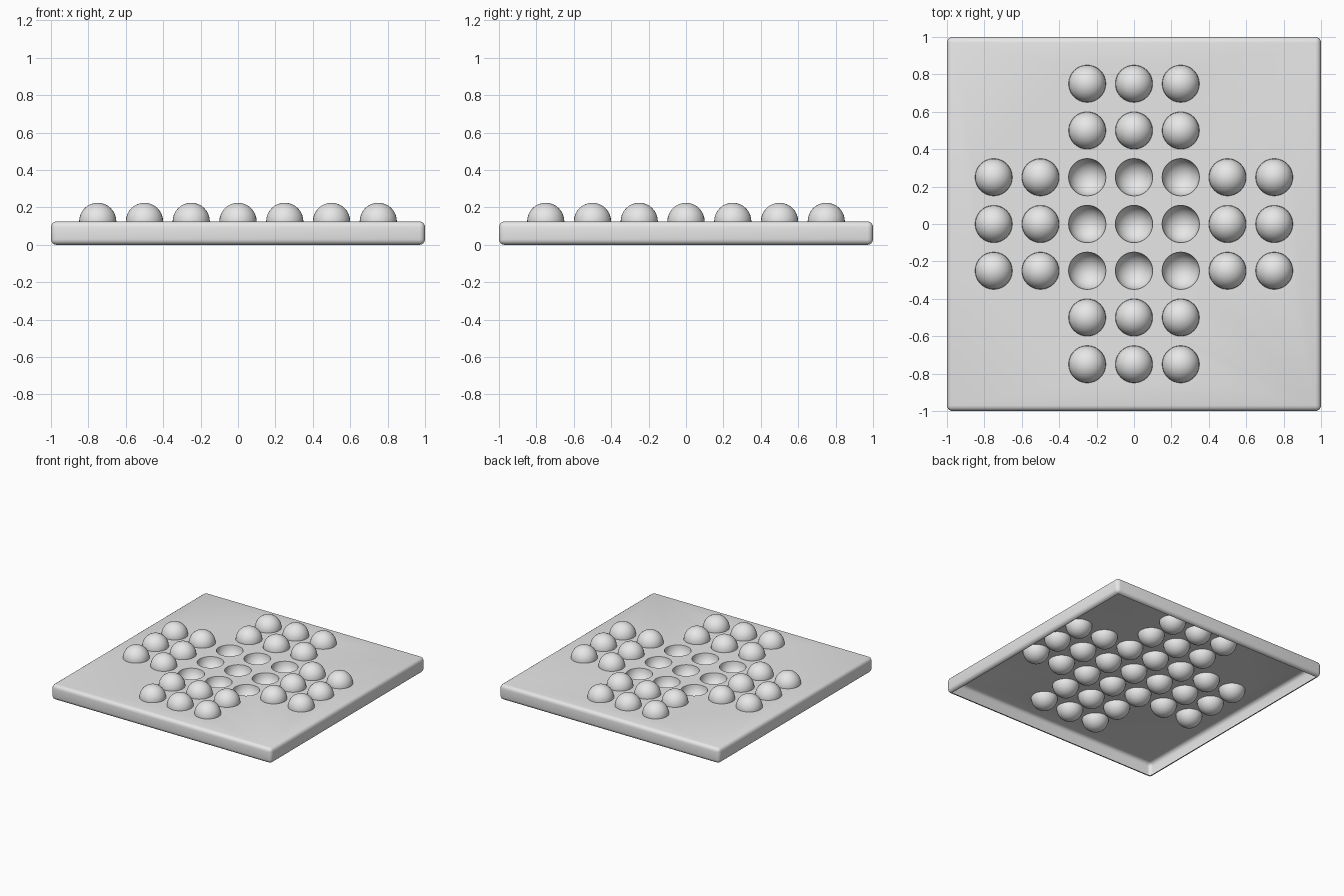
import bpy, bmesh
from mathutils import Matrix

if "Cube" in bpy.data.objects:
    bpy.data.objects.remove(bpy.data.objects["Cube"], do_unlink=True)

SPACING = 0.25
RADIUS = 0.1
TOP = 0.125

grey = bpy.data.materials.new("light_grey")
grey.use_nodes = True
grey.diffuse_color = (0.8, 0.8, 0.8, 1)
grey.node_tree.nodes["Principled BSDF"].inputs["Base Color"].default_value = (0.8, 0.8, 0.8, 1)


def make_object(name, bm):
    mesh = bpy.data.meshes.new(name)
    bm.to_mesh(mesh)
    bm.free()
    mesh.materials.append(grey)
    obj = bpy.data.objects.new(name, mesh)
    bpy.context.collection.objects.link(obj)
    return obj


def smooth(obj):
    bpy.ops.object.select_all(action='DESELECT')
    obj.select_set(True)
    bpy.context.view_layer.objects.active = obj
    bpy.ops.object.shade_smooth_by_angle(angle=0.7)


def add_ball(bm, cell, radius, z):
    place = Matrix.Translation((cell[0] * SPACING, cell[1] * SPACING, z))
    bmesh.ops.create_uvsphere(bm, u_segments=32, v_segments=16, radius=radius, matrix=place)


# Cross-shaped layout of sockets; the middle nine stay empty
cells = [(i, j) for i in range(-3, 4) for j in range(-3, 4) if min(abs(i), abs(j)) <= 1]
filled = [c for c in cells if max(abs(c[0]), abs(c[1])) > 1]

# Board: rounded slab
bm = bmesh.new()
bmesh.ops.create_cube(bm, size=1, matrix=Matrix.Translation((0, 0, TOP / 2))
                      @ Matrix.Diagonal((2, 2, TOP, 1)))
bmesh.ops.bevel(bm, geom=bm.edges[:], offset=0.03, segments=4, profile=0.5, affect='EDGES')
board = make_object("board", bm)

# Socket cutter
bm = bmesh.new()
for cell in cells:
    add_ball(bm, cell, RADIUS, TOP + 0.0007)
cutter = make_object("socket_cutter", bm)
cut = board.modifiers.new("sockets", 'BOOLEAN')
cut.operation = 'DIFFERENCE'
cut.solver = 'EXACT'
cut.object = cutter
bpy.context.view_layer.objects.active = board
bpy.ops.object.modifier_apply(modifier=cut.name)
bpy.data.objects.remove(cutter, do_unlink=True)

# Open the underside so the board is a thin shell
bm = bmesh.new()
bm.from_mesh(board.data)
base = [f for f in bm.faces if f.normal.z < -0.99 and f.calc_center_median().z < 0.001]
bmesh.ops.delete(bm, geom=base, context='FACES')
bm.to_mesh(board.data)
bm.free()
smooth(board)

# Marbles in the outer sockets
for n, cell in enumerate(filled, 1):
    bm = bmesh.new()
    add_ball(bm, cell, RADIUS - 0.0005, TOP + 0.0005)
    smooth(make_object(f"marble_{n}", bm))
